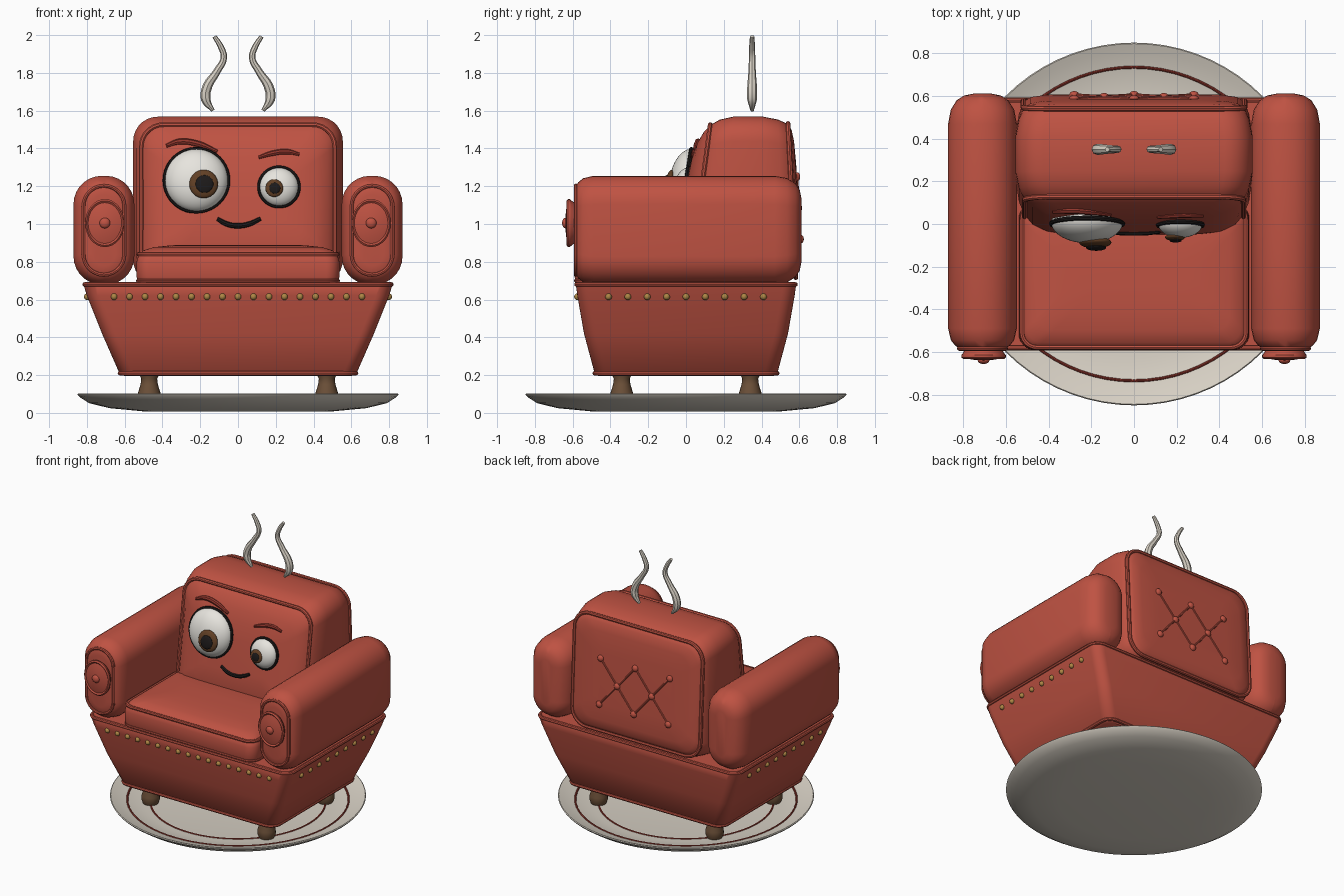
import bpy, bmesh, math
from mathutils import Vector, Matrix
from mathutils.bvhtree import BVHTree

cube = bpy.data.objects.get("Cube")
if cube:
    bpy.data.objects.remove(cube, do_unlink=True)


def material(name, r, g, b):
    m = bpy.data.materials.new(name)
    m.use_nodes = True
    m.diffuse_color = (r, g, b, 1)
    bsdf = next(n for n in m.node_tree.nodes if n.type == "BSDF_PRINCIPLED")
    bsdf.inputs["Base Color"].default_value = (r, g, b, 1)
    bsdf.inputs["Roughness"].default_value = 0.6
    return m


RED = material("red upholstery", 0.52, 0.085, 0.055)
DARK_RED = material("dark red", 0.29, 0.038, 0.026)
CREAM = material("cream", 0.69, 0.64, 0.56)
WHITE = material("eye white", 0.83, 0.81, 0.76)
BROWN = material("wood brown", 0.15, 0.08, 0.04)
IRIS = material("iris brown", 0.12, 0.05, 0.018)
BLACK = material("black", 0.012, 0.01, 0.01)
GOLD = material("brass", 0.42, 0.24, 0.06)


def add_object(name, mesh, mat):
    mesh.materials.clear()
    mesh.materials.append(mat)
    mesh.polygons.foreach_set("use_smooth", [True] * len(mesh.polygons))
    mesh.set_sharp_from_angle(angle=math.radians(40))
    ob = bpy.data.objects.new(name, mesh)
    bpy.context.scene.collection.objects.link(ob)
    return ob


def from_bmesh(name, bm, mat):
    bmesh.ops.recalc_face_normals(bm, faces=bm.faces)
    mesh = bpy.data.meshes.new(name)
    bm.to_mesh(mesh)
    bm.free()
    return add_object(name, mesh, mat)


def skin(name, rings, mat):
    """Join equal rings of points with quads and cap both ends."""
    bm = bmesh.new()
    loops = [[bm.verts.new(p) for p in ring] for ring in rings]
    n = len(loops[0])
    for a, b in zip(loops, loops[1:]):
        for i in range(n):
            j = (i + 1) % n
            bm.faces.new((a[i], a[j], b[j], b[i]))
    bm.faces.new(loops[0])
    bm.faces.new(loops[-1])
    return from_bmesh(name, bm, mat)


def lathe(name, profile, mat, place=Matrix(), n=32):
    turns = [math.tau * i / n for i in range(n)]
    return skin(name, [[place @ Vector((r * math.cos(a), r * math.sin(a), z)) for a in turns]
                       for r, z in profile], mat)


def rounded(w, h, r, seg=7):
    """Rounded rectangle with half sizes w and h."""
    r = min(r, w, h)
    pts = []
    for k, (sx, sy) in enumerate(((1, 1), (-1, 1), (-1, -1), (1, -1))):
        for i in range(seg + 1):
            a = math.pi / 2 * (k + i / seg)
            pts.append((sx * (w - r) + r * math.cos(a), sy * (h - r) + r * math.sin(a)))
    return pts


def tube(name, pts, radius, mat, closed=False, widths=None):
    cu = bpy.data.curves.new(name, "CURVE")
    cu.dimensions = "3D"
    cu.bevel_depth = radius
    cu.bevel_resolution = 2
    cu.resolution_u = 6
    cu.use_fill_caps = True
    sp = cu.splines.new("POLY" if closed else "BEZIER")
    sp.use_cyclic_u = closed
    store = sp.points if closed else sp.bezier_points
    store.add(len(pts) - 1)
    for i, (p, q) in enumerate(zip(store, pts)):
        p.co = (*q, 1) if closed else q
        if not closed:
            p.handle_left_type = p.handle_right_type = "AUTO"
            p.radius = widths[i] if widths else 1
    tmp = bpy.data.objects.new(name + "_path", cu)
    mesh = bpy.data.meshes.new_from_object(tmp)
    bpy.data.objects.remove(tmp)
    return add_object(name, mesh, mat)


def ball(name, at, size, mat, tilt=0, n=16):
    bm = bmesh.new()
    place = Matrix.Translation(at) @ Matrix.Rotation(tilt, 4, "X") @ Matrix.Diagonal((*size, 1))
    bmesh.ops.create_uvsphere(bm, u_segments=n, v_segments=n * 3 // 4, radius=1, matrix=place)
    return from_bmesh(name, bm, mat)


def hit(ob, start, direction):
    bm = bmesh.new()
    bm.from_mesh(ob.data)
    spot = BVHTree.FromBMesh(bm).ray_cast(Vector(start), Vector(direction))[0]
    bm.free()
    return spot


def front_of(ob, x, z):
    return hit(ob, (x, -3, z), (0, 1, 0))


# Saucer with two painted rings
lathe("saucer", [(0.01, 0.008), (0.5, 0.008), (0.68, 0.025), (0.79, 0.052), (0.84, 0.085), (0.85, 0.098),
                 (0.845, 0.103), (0.81, 0.09), (0.73, 0.065), (0.62, 0.048), (0.01, 0.04)], CREAM, n=72)
for name, r, z in (("saucer_outer_ring", 0.735, 0.067), ("saucer_inner_ring", 0.58, 0.046)):
    tube(name, [(r * math.cos(a), r * math.sin(a), z) for a in
                (math.tau * i / 72 for i in range(72))], 0.007, DARK_RED, True)

# Feet
for x in (-0.47, 0.47):
    for y in (-0.34, 0.34):
        lathe("foot", [(0.03, 0.035), (0.05, 0.045), (0.062, 0.075), (0.06, 0.105), (0.046, 0.15),
                       (0.042, 0.18), (0.055, 0.21)], BROWN, Matrix.Translation((x, y, 0)), 20)


# Tapered base with piping and studs
def level(z, w, h, r, y=0):
    return [(u, v + y, z) for u, v in rounded(w, h, r)]


base = skin("base", [level(0.195, 0.6, 0.465, 0.06), level(0.215, 0.63, 0.485, 0.07),
                     level(0.42, 0.72, 0.54, 0.07), level(0.62, 0.8, 0.575, 0.07),
                     level(0.67, 0.815, 0.582, 0.07), level(0.69, 0.8, 0.57, 0.06)], RED)
tube("base_top_piping", level(0.68, 0.812, 0.58, 0.07), 0.012, RED, True)
tube("base_bottom_piping", level(0.21, 0.625, 0.483, 0.07), 0.012, RED, True)
stud = (0.018, 0.018, 0.018)
for i in range(17):
    ball("front_stud", front_of(base, (i - 8) * 0.082, 0.615), stud, GOLD, n=10)
for side in (-1, 1):
    for i in range(9):
        ball("side_stud", hit(base, (3 * side, (i - 4) * 0.1025, 0.615), (-side, 0, 0)), stud, GOLD, n=10)

# Seat cushion, crowned on top
skin("seat_cushion", [level(z, 0.537 - d, 0.345 - d, 0.07, -0.245) for z, d in
                      ((0.67, 0.03), (0.69, 0.008), (0.72, 0), (0.8, 0), (0.835, 0.01), (0.86, 0.035),
                       (0.877, 0.09), (0.887, 0.18), (0.89, 0.28))], RED)
tube("seat_piping", level(0.84, 0.525, 0.333, 0.07, -0.245), 0.012, RED, True)
tube("seat_lower_piping", level(0.7, 0.53, 0.338, 0.07, -0.245), 0.01, RED, True)


# Arms with piped fronts and scroll buttons
def arm_ring(side, y, d):
    return [(u + side * 0.71, y, v + 0.967) for u, v in rounded(0.161 - d, 0.288 - d, 0.15 - d * 0.6)]


for side, label in ((1, "left"), (-1, "right")):
    skin(label + "_arm", [arm_ring(side, y, d) for y, d in
                          ((-0.59, 0.1), (-0.585, 0.06), (-0.572, 0.035), (-0.545, 0.013), (-0.49, 0),
                           (0.47, 0), (0.535, 0.012), (0.58, 0.04), (0.602, 0.075), (0.611, 0.12))], RED)
    tube(label + "_arm_piping", arm_ring(side, -0.583, 0.052), 0.011, RED, True)
    place = (Matrix.Translation((side * 0.705, -0.58, 1.005)) @ Matrix.Diagonal((0.82, 1, 1, 1))
             @ Matrix.Rotation(math.pi / 2, 4, "X"))
    lathe(label + "_arm_scroll", [(0.1, 0), (0.118, 0.025), (0.127, 0.035), (0.127, 0.045), (0.118, 0.052),
                                  (0.108, 0.045), (0.07, 0.055), (0.01, 0.06)], RED, place)
    ball(label + "_arm_button", (side * 0.705, -0.638, 1.005), (0.028, 0.018, 0.028), RED)


# Backrest, thinner towards the top
def back_ring(t, d):
    ring = []
    for u, v in rounded(0.555 - d, 0.444 - d, 0.13 - d * 0.3):
        z = v + 1.124
        s = 1.18 - (z - 0.8) * 0.54 if t < 0 else 1 - (z - 0.8) * 0.2
        ring.append((u, 0.325 + t * s, z))
    return ring


back = skin("backrest", [back_ring(t, d) for t, d in
                         ((-0.34, 0.32), (-0.332, 0.22), (-0.315, 0.14), (-0.285, 0.08), (-0.245, 0.042),
                          (-0.19, 0.016), (-0.1, 0), (0.1, 0), (0.19, 0.015), (0.25, 0.038),
                          (0.272, 0.07), (0.283, 0.13), (0.288, 0.25))], RED)
tube("backrest_front_piping", back_ring(-0.25, 0.042), 0.013, RED, True)
tube("backrest_rear_piping", back_ring(0.252, 0.036), 0.013, RED, True)


# Tufted diamonds behind
def tuft(col, row):
    return hit(back, (col * 0.14, 3, 1.085 + row * 0.165), (0, -1, 0))


zigzags = [[(-2, k), (-1, 0), (0, k), (1, 0), (2, k)] for k in (1, -1)]
for line in zigzags:
    for a, b in zip(line, line[1:]):
        tube("tuft_seam", [tuft(*a), tuft(*b)], 0.007, RED)
for spot in sorted(set(zigzags[0] + zigzags[1])):
    ball("tuft_button", tuft(*spot), (0.024, 0.018, 0.024), RED, n=12)

# Eyes
TILT = math.radians(-9)
for label, x, z, r, depth, ix, iz, ir in (("right", -0.22, 1.23, 0.168, 0.095, -0.182, 1.212, 0.076),
                                          ("left", 0.217, 1.195, 0.104, 0.065, 0.192, 1.19, 0.047)):
    centre = front_of(back, x, z) + Vector((0, 0.005, 0))
    eye = ball(label + "_eye", centre, (r, depth, r), WHITE, TILT, 32)
    turn = Matrix.Translation(centre) @ Matrix.Rotation(TILT, 4, "X")
    tube(label + "_eye_rim", [turn @ Vector((r * math.cos(a), -0.006, r * math.sin(a))) for a in
                              (math.tau * i / 40 for i in range(40))], 0.011, BLACK, True)
    spot = front_of(eye, ix, iz)
    iris = ball(label + "_iris", spot, (ir, ir * 0.33, ir), IRIS, TILT, 24)
    spot = front_of(iris, ix + ir * 0.06, iz)
    ball(label + "_pupil", spot, (ir * 0.62, ir * 0.16, ir * 0.62), BLACK, TILT, 20)


# Eyebrows and mouth follow the backrest front
def on_face(name, pts, radius, mat, widths):
    tube(name, [front_of(back, x, z) for x, z in pts], radius, mat, widths=widths)


on_face("right_eyebrow", [(-0.38, 1.413), (-0.31, 1.435), (-0.21, 1.423), (-0.11, 1.383)], 0.017, DARK_RED,
        (0.6, 1, 1, 0.6))
on_face("left_eyebrow", [(0.11, 1.352), (0.18, 1.373), (0.26, 1.382), (0.325, 1.368)], 0.015, DARK_RED,
        (0.6, 1, 1, 0.6))
on_face("mouth", [(-0.11, 1.027), (-0.06, 1.0), (0, 0.99), (0.06, 1.0), (0.12, 1.028)], 0.014, BLACK,
        (0.8, 1, 1, 1, 0.8))

# Steam wisps
for side in (-1, 1):
    tube("steam_wisp", [(side * x, 0.35, z) for x, z in
                        ((0.132, 1.6), (0.17, 1.66), (0.165, 1.72), (0.11, 1.81), (0.075, 1.88),
                         (0.092, 1.94), (0.125, 1.993))], 0.026, CREAM,
         widths=(0.35, 1, 1, 0.75, 0.65, 0.6, 0.45))
